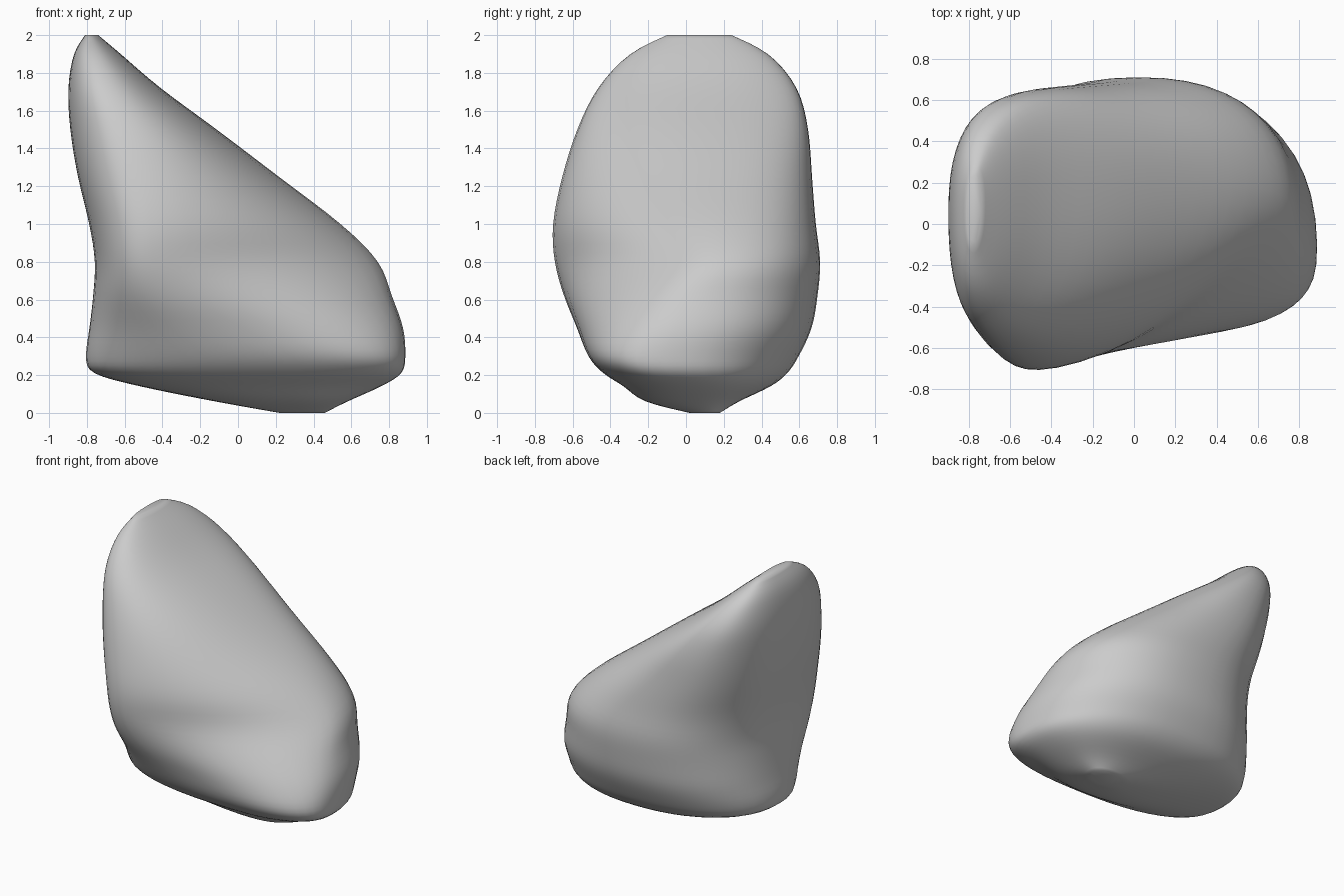
import bpy, bmesh
from math import cos, sin, pi

if "Cube" in bpy.data.objects:
    bpy.data.objects.remove(bpy.data.objects["Cube"])

# Horizontal sections of the boulder, described by the extremes of each outline:
# z, left x, right x, front y, back y, x at front, x at back, y at left, y at right, front-right roundness
SECTIONS = [
    (0.00, 0.22, 0.46, 0.02, 0.18, 0.34, 0.34, 0.10, 0.10, 1.0),
    (0.06, -0.12, 0.58, -0.22, 0.28, 0.30, 0.22, 0.05, 0.05, 0.9),
    (0.14, -0.52, 0.76, -0.33, 0.45, 0.25, 0.12, 0.02, 0.00, 0.85),
    (0.21, -0.77, 0.87, -0.44, 0.54, 0.20, 0.08, 0.00, -0.10, 0.75),
    (0.30, -0.81, 0.89, -0.52, 0.60, 0.15, 0.06, 0.00, -0.12, 0.72),
    (0.45, -0.79, 0.88, -0.58, 0.67, -0.15, 0.06, 0.00, -0.06, 0.85),
    (0.62, -0.77, 0.82, -0.65, 0.70, -0.38, 0.06, 0.00, 0.00, 1.1),
    (0.80, -0.76, 0.75, -0.70, 0.715, -0.46, 0.02, 0.00, 0.12, 1.3),
    (1.00, -0.79, 0.55, -0.71, 0.69, -0.47, -0.10, 0.00, 0.18, 1.2),
    (1.25, -0.85, 0.22, -0.66, 0.67, -0.52, -0.30, 0.02, 0.22, 1.05),
    (1.50, -0.89, -0.11, -0.58, 0.65, -0.60, -0.45, 0.05, 0.20, 0.95),
    (1.72, -0.90, -0.41, -0.47, 0.59, -0.70, -0.60, 0.07, 0.18, 0.9),
    (1.90, -0.87, -0.62, -0.30, 0.44, -0.76, -0.72, 0.08, 0.12, 0.9),
    (2.00, -0.81, -0.74, -0.10, 0.24, -0.78, -0.77, 0.08, 0.08, 1.0),
]
SIDES, STEPS = 48, 4


def blend(a, b, c, d, t):
    """Catmull-Rom blend of four sections."""
    return [0.5 * (2*q + (r-p)*t + (2*p-5*q+4*r-s)*t*t + (3*q-p-3*r+s)*t**3)
            for p, q, r, s in zip(a, b, c, d)]


def outline(s):
    """Closed outline made of four superelliptic quarters."""
    z, x0, x1, y0, y1, xf, xb, yl, yr, pf = s
    quarters = [((x1, yr), (xb, y1), 0.88), ((xb, y1), (x0, yl), 0.85),
                ((x0, yl), (xf, y0), 0.8), ((xf, y0), (x1, yr), pf)]
    pts = []
    n = SIDES // 4
    for i, (a, b, p) in enumerate(quarters):
        for k in range(n):
            c = max(cos(k / n * pi / 2), 0) ** p
            d = sin(k / n * pi / 2) ** p
            if i % 2 == 0:
                pts.append((b[0] + (a[0]-b[0])*c, a[1] + (b[1]-a[1])*d, z))
            else:
                pts.append((a[0] + (b[0]-a[0])*d, b[1] + (a[1]-b[1])*c, z))
    return pts


# Boulder skin lofted through the sections
bm = bmesh.new()
rings = []
last = len(SECTIONS) - 1
for i in range(last):
    four = [SECTIONS[min(max(i + j, 0), last)] for j in (-1, 0, 1, 2)]
    for k in range(STEPS):
        rings.append(outline(blend(*four, k / STEPS)))
rings.append(outline(SECTIONS[-1]))
loops = [[bm.verts.new(p) for p in r] for r in rings]
for lo, hi in zip(loops, loops[1:]):
    for k in range(SIDES):
        m = (k + 1) % SIDES
        bm.faces.new((lo[k], lo[m], hi[m], hi[k]))
bm.faces.new(loops[0][::-1])
bm.faces.new(loops[-1])

# Gentle relaxing to remove creases between the quarters
for _ in range(3):
    bmesh.ops.smooth_vert(bm, verts=[v for l in loops[1:-1] for v in l], factor=0.5,
                          use_axis_x=True, use_axis_y=True, use_axis_z=True)
bmesh.ops.recalc_face_normals(bm, faces=bm.faces)

mesh = bpy.data.meshes.new("boulder")
bm.to_mesh(mesh)
bm.free()
mesh.shade_smooth()
boulder = bpy.data.objects.new("boulder", mesh)
bpy.context.collection.objects.link(boulder)
